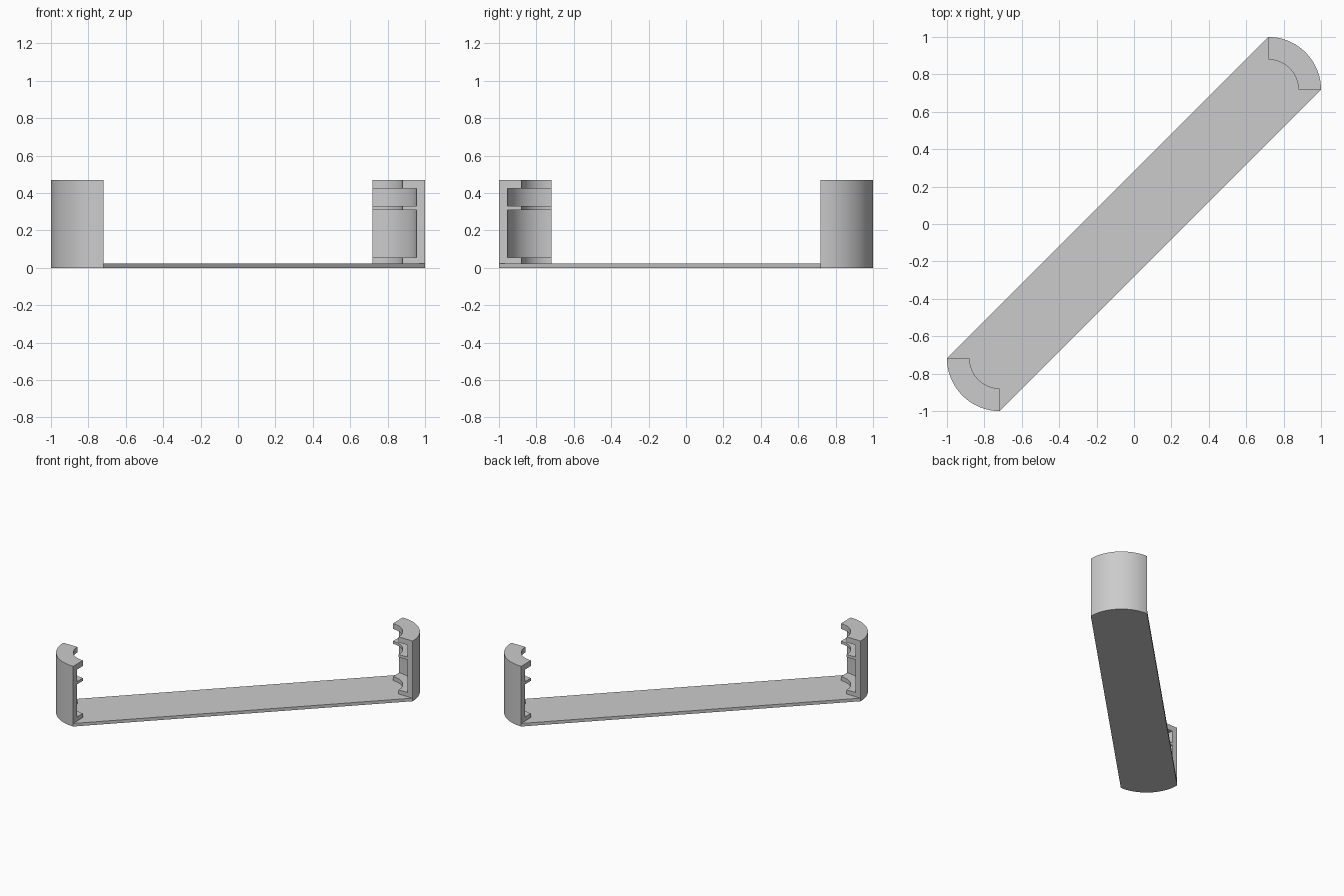
import bpy, bmesh
from math import pi, cos, sin

if "Cube" in bpy.data.objects:
    bpy.data.objects.remove(bpy.data.objects["Cube"])

C, R = 0.718, 0.282      # corner centre and outer radius
FLOOR, TOP = 0.024, 0.468
SEG = 18                 # facets per quarter turn


def add_object(name, bm):
    bmesh.ops.recalc_face_normals(bm, faces=bm.faces)
    mesh = bpy.data.meshes.new(name)
    bm.to_mesh(mesh)
    bm.free()
    ob = bpy.data.objects.new(name, mesh)
    bpy.context.collection.objects.link(ob)
    bpy.ops.object.select_all(action='DESELECT')
    ob.select_set(True)
    bpy.context.view_layer.objects.active = ob
    bpy.ops.object.shade_smooth_by_angle(angle=pi / 6)
    return ob


def arc(start, sign):
    return [(sign * C + R * cos(start + pi / 2 * i / SEG),
             sign * C + R * sin(start + pi / 2 * i / SEG)) for i in range(SEG + 1)]


# Base strip: diagonal bar with quarter-round ends
bm = bmesh.new()
face = bm.faces.new([bm.verts.new((x, y, 0)) for x, y in arc(0, 1) + arc(pi, -1)])
ext = bmesh.ops.extrude_face_region(bm, geom=[face], use_keep_orig=True)
bmesh.ops.translate(bm, vec=(0, 0, FLOOR),
                    verts=[v for v in ext['geom'] if isinstance(v, bmesh.types.BMVert)])
add_object("base_strip", bm)

# Curved post cross-section (radius, height) with two grooves on the inside
IN, GR = 0.161, 0.237
profile = [(R, FLOOR), (R, TOP), (IN, TOP), (IN, 0.425), (GR, 0.425), (GR, 0.331),
           (IN, 0.331), (IN, 0.31), (GR, 0.31), (GR, 0.056), (IN, 0.056), (IN, FLOOR)]


def post(name, start, sign):
    bm = bmesh.new()
    rings = []
    for i in range(SEG + 1):
        a = start + pi / 2 * i / SEG
        rings.append([bm.verts.new((sign * C + r * cos(a), sign * C + r * sin(a), z))
                      for r, z in profile])
    n = len(profile)
    for p, q in zip(rings, rings[1:]):
        for j in range(n):
            k = (j + 1) % n
            bm.faces.new((p[j], p[k], q[k], q[j]))
    bm.faces.new(rings[0])
    bm.faces.new(rings[-1])
    add_object(name, bm)


# Posts at opposite ends
post("post_back_right", 0, 1)
post("post_front_left", pi, -1)
